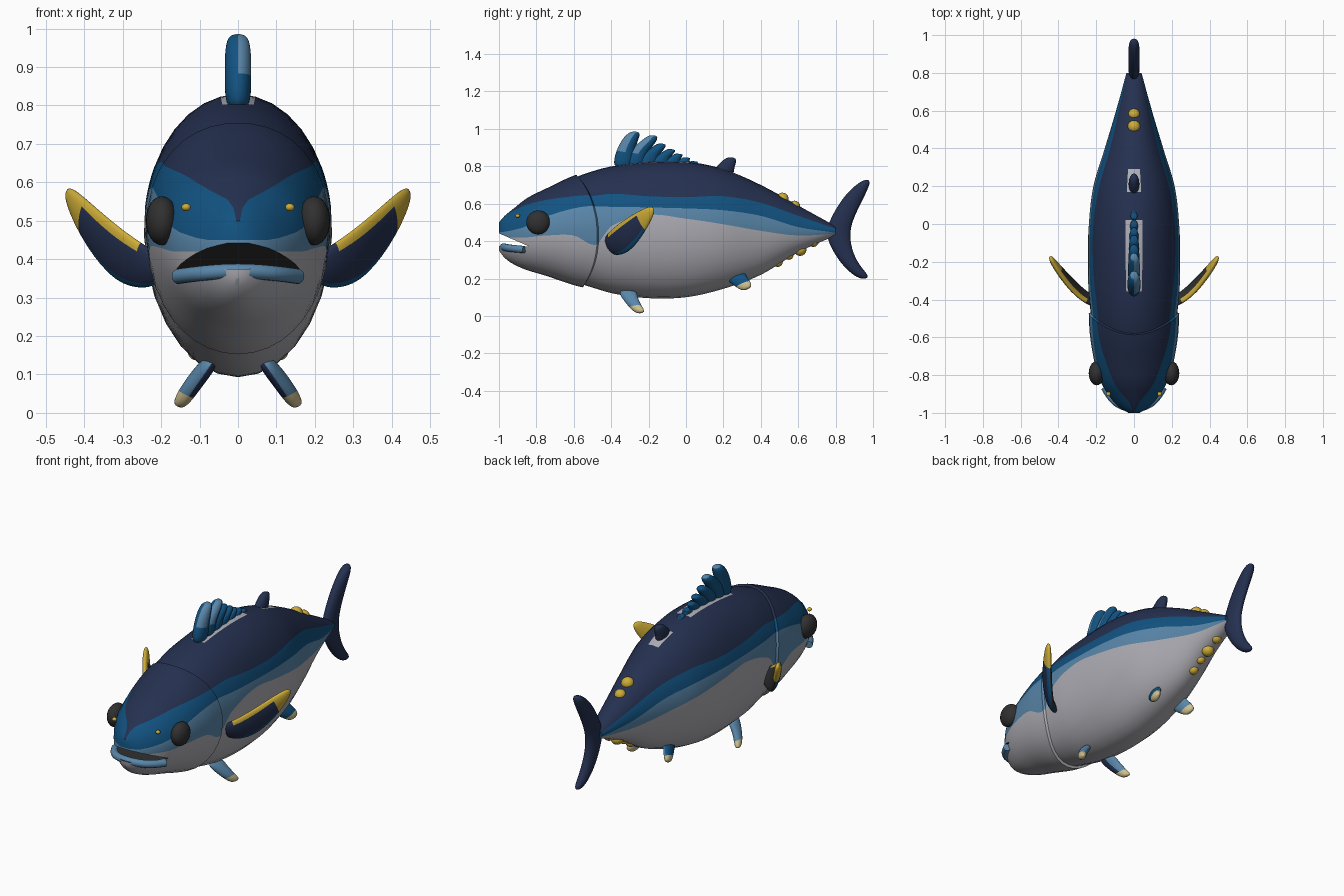
import bpy, bmesh
from math import sin, cos, pi, acos, exp, radians
from mathutils import Vector

cube = bpy.data.objects.get("Cube")
if cube:
    bpy.data.objects.remove(cube, do_unlink=True)


def material(name, *rgb):
    m = bpy.data.materials.new(name)
    m.use_nodes = True
    m.diffuse_color = (*rgb, 1)
    m.node_tree.nodes["Principled BSDF"].inputs["Base Color"].default_value = (*rgb, 1)
    return m


NAVY = material("navy", .018, .03, .08)
BLUE = material("deep_blue", .006, .085, .22)
LIGHT = material("light_blue", .1, .24, .4)
GREY = material("silver_grey", .42, .42, .46)
YELLOW = material("yellow", .62, .42, .04)
CHARCOAL = material("charcoal", .03, .03, .03)
CREAM = material("cream", .62, .53, .28)


def make(name, bm, mats, smooth=True):
    bmesh.ops.recalc_face_normals(bm, faces=bm.faces)
    mesh = bpy.data.meshes.new(name)
    for f in bm.faces:
        f.smooth = smooth
    bm.to_mesh(mesh)
    bm.free()
    for m in mats:
        mesh.materials.append(m)
    obj = bpy.data.objects.new(name, mesh)
    bpy.context.collection.objects.link(obj)
    return obj


def mirror_x(obj):
    obj.modifiers.new("mirror", 'MIRROR').use_mirror_merge = False


# Body stations: y, top, bottom, half width, then lower edges of three colour bands
STATIONS = [
    (-1.0, .50, .35, .03, .52, .45, .43),
    (-.97, .535, .31, .08, .54, .45, .42),
    (-.92, .575, .275, .125, .565, .46, .42),
    (-.85, .63, .245, .17, .595, .48, .42),
    (-.75, .68, .215, .205, .62, .53, .43),
    (-.6, .75, .165, .232, .64, .575, .43),
    (-.48, .785, .137, .24, .65, .59, .38),
    (-.4, .8, .12, .242, .655, .585, .48),
    (-.2, .825, .095, .245, .64, .58, .54),
    (0, .825, .1, .24, .635, .575, .52),
    (.2, .785, .145, .215, .64, .565, .49),
    (.4, .7, .22, .155, .605, .535, .455),
    (.6, .59, .34, .095, .535, .475, .43),
    (.8, .48, .43, .04, .465, .445, .44),
]


def profile(y):
    """Smooth interpolation of the stations."""
    y = min(max(y, STATIONS[0][0]), STATIONS[-1][0])
    last = len(STATIONS) - 1
    i = next(k for k in range(last) if y <= STATIONS[k + 1][0])
    a, b = STATIONS[i], STATIONS[i + 1]
    before, after = STATIONS[max(i - 1, 0)], STATIONS[min(i + 2, last)]
    h = b[0] - a[0]
    t = (y - a[0]) / h
    out = []
    for c in range(1, len(a)):
        ma = (b[c] - before[c]) / (b[0] - before[0]) * h
        mb = (after[c] - a[c]) / (after[0] - a[0]) * h
        out.append(a[c] * (1 + 2 * t) * (1 - t) ** 2 + b[c] * t * t * (3 - 2 * t)
                   + ma * t * (1 - t) ** 2 - mb * t * t * (1 - t))
    return out


ROWS = (6, 3, 3, 8)
HALF = sum(ROWS)
BAND = [i for i, n in enumerate(ROWS) for _ in range(n)]
GILL = -.47


def row_angles(p):
    """Angles from the top of a section so that rows follow the colour bands."""
    top, bottom, _, *edges = p
    mid = bottom + .53 * (top - bottom)
    cuts = [0]
    for k, z in enumerate(edges):
        c = (z - mid) / ((top - mid) if z > mid else (mid - bottom))
        low = cuts[-1] + (.09 if k else .15)
        cuts.append(min(max(acos(max(-1, min(1, c))), low), pi - .6 + k * .1))
    cuts.append(pi)
    return [cuts[i] + (cuts[i + 1] - cuts[i]) * s / n
            for i, n in enumerate(ROWS) for s in range(n)] + [pi]


def body_point(y0, j):
    def at(y):
        p = profile(y)
        a = row_angles(p)[j]
        mid = p[1] + .53 * (p[0] - p[1])
        reach = p[0] - mid if a < pi / 2 else mid - p[1]
        return p[2] * sin(a), mid, reach * cos(a)
    # Sections bow forward above and below the gill opening
    x, mid, dz = at(y0)
    y = y0 - .08 * ((mid + dz - .43) / .3) ** 2 * exp(-((y0 - GILL) / .16) ** 2)
    x, mid, dz = at(y)
    step = 1 - .045 * max(0, 1 - (y0 - GILL) / .14) if y0 > GILL else 1
    return Vector((x * step, y, mid + dz * step))


# Body
ring_ys = sorted([-1 + 1.8 * i / 60 for i in range(61)] + [GILL - .004, GILL + .004, -.985])
bm = bmesh.new()
rings = []
for y in ring_ys:
    half = [body_point(y, j) for j in range(HALF + 1)]
    half[0].x = half[-1].x = 0
    other = [Vector((-p.x, p.y, p.z)) for p in half[-2:0:-1]]
    rings.append([bm.verts.new(p) for p in half + other])
count = 2 * HALF
for r, s in zip(rings, rings[1:]):
    for j in range(count):
        k = (j + 1) % count
        row = min(j, count - 1 - j)
        f = bm.faces.new((r[j], r[k], s[k], s[j]))
        y = f.calc_center_median().y
        patch = row == 0 and (-.38 < y < .02 or .16 < y < .28)
        f.material_index = 3 if patch else BAND[row]
for r in (rings[0], rings[-1]):
    for j in range(HALF):
        quad = [r[j], r[j + 1], r[count - j - 1], r[(count - j) % count]]
        f = bm.faces.new(list(dict.fromkeys(quad)))
        f.material_index = BAND[j]
body = make("body", bm, [NAVY, BLUE, LIGHT, GREY])

# Mouth opening, cut as a wedge
bm = bmesh.new()
sides = [[bm.verts.new((x, y, z)) for y, z in ((-.84, .372), (-1.1, .375), (-1.1, .485))]
         for x in (-.4, .4)]
for s in sides:
    bm.faces.new(s)
for k in range(3):
    n = (k + 1) % 3
    bm.faces.new((sides[0][k], sides[0][n], sides[1][n], sides[1][k]))
cutter = make("mouth_cutter", bm, [CHARCOAL], False)
cutter.hide_render = True
cut = body.modifiers.new("mouth", 'BOOLEAN')
cut.object, cut.operation, cut.solver = cutter, 'DIFFERENCE', 'EXACT'
cut.material_mode = 'TRANSFER'
bpy.ops.object.select_all(action='DESELECT')
body.select_set(True)
bpy.context.view_layer.objects.active = body
bpy.ops.object.modifier_apply(modifier=cut.name)
bpy.ops.object.shade_smooth_by_angle(angle=radians(35))
bpy.data.objects.remove(cutter, do_unlink=True)

# Lower lip
curve = bpy.data.curves.new("lower_lip", 'CURVE')
curve.dimensions = '3D'
curve.bevel_depth, curve.bevel_resolution, curve.use_fill_caps = .02, 3, True
side = [(.155, -.865, .355), (.12, -.93, .36), (.07, -.965, .366)]
path = side + [(0, -.982, .37)] + [(-x, y, z) for x, y, z in reversed(side)]
spline = curve.splines.new('NURBS')
spline.points.add(len(path) - 1)
for p, co in zip(spline.points, path):
    p.co = (*co, 1)
spline.use_endpoint_u = True
curve.materials.append(LIGHT)
bpy.context.collection.objects.link(bpy.data.objects.new("lower_lip", curve))


def ball(name, centre, size, mat, paired=False):
    bm = bmesh.new()
    bmesh.ops.create_uvsphere(bm, u_segments=20, v_segments=12, radius=1)
    for v in bm.verts:
        v.co = Vector(a * b for a, b in zip(v.co, size)) + Vector(centre)
    obj = make(name, bm, [mat])
    if paired:
        mirror_x(obj)


def blade(name, lead, trail, thick, mats, rule=lambda t, k: 0, paired=False):
    """Fin lofted between a leading and a trailing edge, with a rounded section."""
    n, last = 8, len(lead) - 1
    lead, trail = [[Vector(p if len(p) == 3 else (0, *p)) for p in e] for e in (lead, trail)]
    mids = [(a + b) / 2 for a, b in zip(lead, trail)]
    bm = bmesh.new()
    loops = []
    for i, m in enumerate(mids):
        span = mids[min(i + 1, last)] - mids[max(i - 1, 0)]
        chord = (lead[i] - trail[i]) * .54
        normal = (-chord).cross(span).normalized() * thick * (.65 if i == last else 1)
        loops.append([bm.verts.new(m + chord * cos(2 * pi * k / n) + normal * sin(2 * pi * k / n))
                      for k in range(n)])
    for i in range(last):
        for k in range(n):
            q = (k + 1) % n
            f = bm.faces.new((loops[i][k], loops[i][q], loops[i + 1][q], loops[i + 1][k]))
            f.material_index = rule((i + .5) / last, k)
    bm.faces.new(loops[0]).material_index = rule(0, 3)
    bm.faces.new(loops[-1]).material_index = rule(1, 0)
    obj = make(name, bm, mats)
    if paired:
        mirror_x(obj)
    sub = obj.modifiers.new("round", 'SUBSURF')
    sub.levels = sub.render_levels = 2


# Eyes and nostrils
ball("eyes", (.198, -.79, .5), (.042, .064, .064), CHARCOAL, True)
ball("nostrils", (.135, -.9, .535), (.012, .012, .01), YELLOW, True)

# Tail fin, from the upper tip to the lower tip
blade("tail_fin",
      [(.955, .735), (.865, .67), (.79, .56), (.74, .45), (.775, .36), (.84, .26), (.93, .19)],
      [(.998, .73), (.945, .62), (.9, .53), (.875, .45), (.885, .36), (.925, .27), (.995, .2)],
      .032, [NAVY])

# Front back fin made of overlapping spines
tips = [(-.24, .99), (-.145, .97), (-.1, .925), (-.05, .895), (-.01, .87), (.03, .85), (.07, .83)]
for i, (ty, tz) in enumerate(tips):
    base = -.4 + .062 * i
    rise = tz - .79
    blade(f"back_fin_spine_{i + 1}",
          [(base, .78), (base + .025, .79 + rise * .5), (ty - .09 + i * .008, .79 + rise * .87),
           (ty - .05, tz)],
          [(base + .12, .78), (base + .12, .79 + rise * .4), (ty - .015, .79 + rise * .75),
           (ty, tz - .005)],
          .038 - .003 * i, [BLUE, LIGHT],
          lambda t, k, i=i: int(i < 2 and t > .4 and k in (0, 1)))

# Rear back fin
blade("rear_back_fin", [(.13, .76), (.18, .82), (.225, .855)],
      [(.26, .74), (.255, .79), (.28, .845)], .032, [NAVY])

# Side fins: yellow leading edge and tip
blade("side_fins",
      [(.2, -.44, .41), (.25, -.42, .44), (.32, -.37, .49), (.4, -.26, .56), (.445, -.18, .595)],
      [(.2, -.39, .33), (.26, -.36, .32), (.33, -.29, .345), (.41, -.21, .46), (.45, -.16, .565)],
      .022, [NAVY, BLUE, YELLOW, CHARCOAL],
      lambda t, k: 2 if t > .8 or (k in (0, 7) and t > .25) else 1 if k == 3 else 0 if k < 4 else 3,
      True)

# Belly fins and rear belly fins with cream tips
blade("belly_fins",
      [(.06, -.37, .14), (.095, -.34, .09), (.13, -.3, .04), (.15, -.26, .008)],
      [(.07, -.26, .14), (.11, -.26, .1), (.145, -.235, .05), (.165, -.215, .02)],
      .024, [LIGHT, NAVY, CREAM],
      lambda t, k: 2 if t > .7 else 1 if k in (0, 1) else 0, True)
blade("rear_belly_fins",
      [(.06, .2, .23), (.08, .22, .19), (.1, .27, .15), (.115, .31, .13)],
      [(.07, .31, .25), (.09, .32, .22), (.115, .345, .185), (.125, .355, .155)],
      .024, [LIGHT, BLUE, CREAM],
      lambda t, k: 2 if t > .7 else int(k > 3), True)

# Finlets above and below the tail stem
for i, (y, z) in enumerate([(.515, .625), (.58, .585), (.49, .29), (.55, .325), (.61, .355), (.68, .4)]):
    r = .034 - .003 * (i % 4)
    ball(f"finlet_{i + 1}", (0, y, z), (r, r, r), YELLOW)
